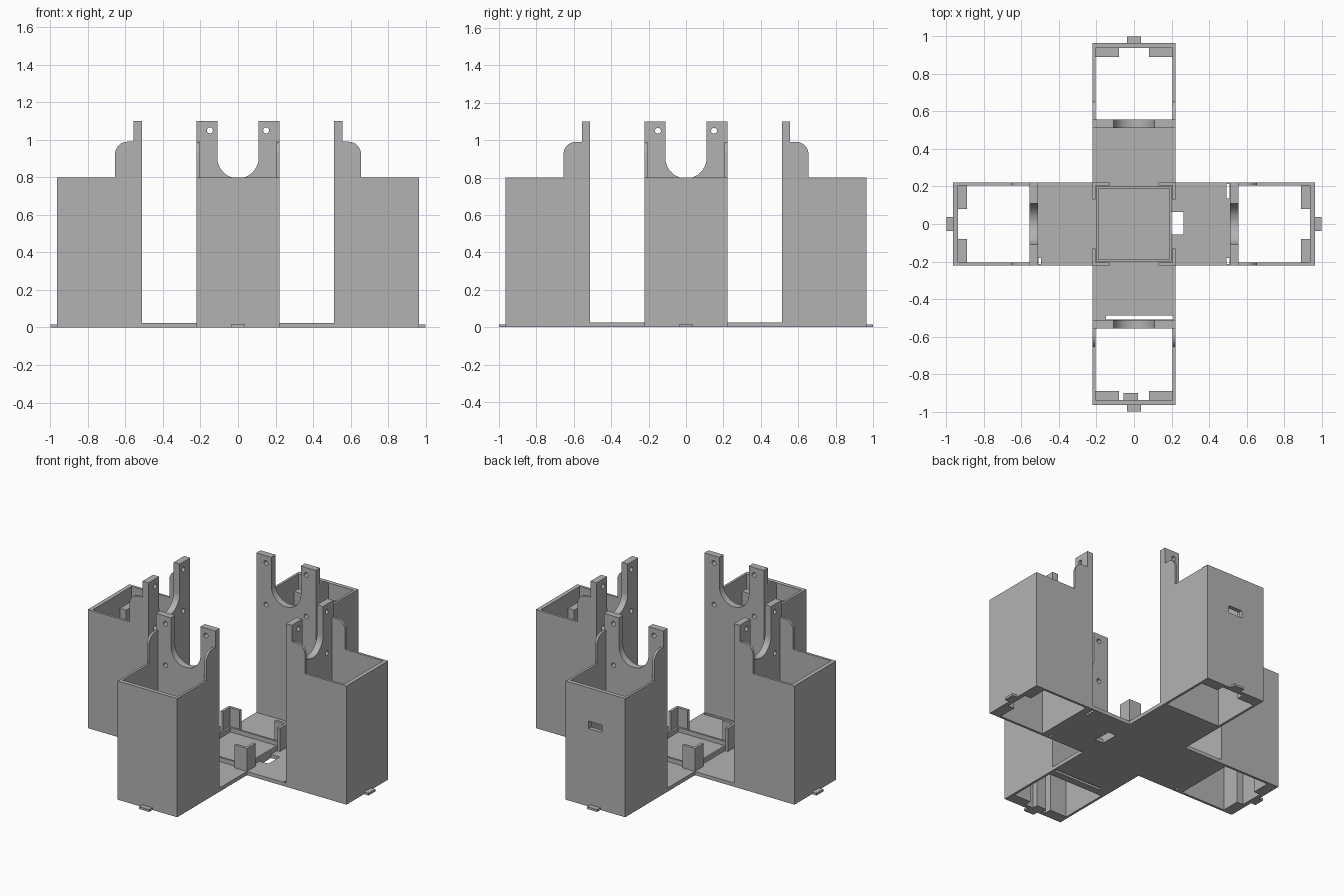
import bpy, bmesh
from math import sin, cos, pi, radians
from mathutils import Matrix, Vector

cube = bpy.data.objects.get("Cube")
if cube:
    bpy.data.objects.remove(cube, do_unlink=True)

grey = bpy.data.materials.new("plain grey")
grey.use_nodes = True
GREY = (0.45, 0.45, 0.45, 1)
grey.diffuse_color = GREY
grey.node_tree.nodes["Principled BSDF"].inputs["Base Color"].default_value = GREY

# Panel orientations: flat on the ground, facing along y, facing along x
FLAT = Matrix.Identity(4)
FACE_Y = Matrix.Rotation(pi / 2, 4, 'X')
FACE_X = Matrix(((0, 0, 1, 0), (1, 0, 0, 0), (0, 1, 0, 0), (0, 0, 0, 1)))


def rect(u0, u1, v0, v1):
    return [(u0, v0), (u1, v0), (u1, v1), (u0, v1)]


def arc(cu, cv, r, start, end, steps):
    angles = [radians(start + (end - start) * i / steps) for i in range(steps + 1)]
    return [(cu + r * cos(a), cv + r * sin(a)) for a in angles]


def circle(cu, cv, r):
    return arc(cu, cv, r, 0, 360, 20)[:-1]


def panel(name, loops, thickness, orient, centre, turn=FLAT):
    """Extrude an outline (first loop) with holes (other loops)."""
    curve = bpy.data.curves.new(name, 'CURVE')
    curve.dimensions = '2D'
    curve.fill_mode = 'BOTH'
    curve.extrude = thickness / 2
    for loop in loops:
        spline = curve.splines.new('POLY')
        spline.points.add(len(loop) - 1)
        for point, (u, v) in zip(spline.points, loop):
            point.co = (u, v, 0, 1)
        spline.use_cyclic_u = True
    temp = bpy.data.objects.new(name + "_outline", curve)
    bpy.context.collection.objects.link(temp)
    bpy.context.view_layer.update()
    graph = bpy.context.evaluated_depsgraph_get()
    mesh = bpy.data.meshes.new_from_object(temp.evaluated_get(graph))
    bpy.data.objects.remove(temp, do_unlink=True)
    bm = bmesh.new()
    bm.from_mesh(mesh)
    bmesh.ops.remove_doubles(bm, verts=bm.verts, dist=0.0002)
    bmesh.ops.recalc_face_normals(bm, faces=bm.faces)
    bm.to_mesh(mesh)
    bm.free()
    mesh.materials.clear()
    mesh.materials.append(grey)
    obj = bpy.data.objects.new(name, mesh)
    bpy.context.collection.objects.link(obj)
    obj.matrix_world = turn @ Matrix.Translation(Vector(centre)) @ orient
    bpy.ops.object.select_all(action='DESELECT')
    obj.select_set(True)
    bpy.context.view_layer.objects.active = obj
    bpy.ops.object.shade_smooth_by_angle(angle=radians(30))
    return obj


def block(name, x0, x1, y0, y1, z0, z1, turn=FLAT):
    return panel(name, [rect(x0, x1, y0, y1)], z1 - z0, FLAT,
                 (0, 0, (z0 + z1) / 2), turn)


W = 0.222                      # half width of each arm
IN, MID, OUT = 0.512, 0.557, 0.965   # radial positions of the tower walls
FLOOR, RIM, TOP = 0.025, 0.8, 1.1
SIDE, BACK = 0.016, 0.028      # wall thicknesses

# Cross-shaped floor with its cut-outs
cross = []
for k in range(4):
    turn = Matrix.Rotation(k * pi / 2, 2)
    cross += [tuple(turn @ Vector(p)) for p in ((W, W), (W, IN), (-W, IN))][0:3]
panel("floor_plate",
      [cross,
       rect(0.2, 0.265, -0.055, 0.065),
       rect(-0.15, 0.21, -0.508, -0.488),
       rect(0.494, 0.509, 0.135, 0.213),
       rect(0.494, 0.509, -0.213, -0.18),
       rect(-0.509, -0.497, -0.213, -0.18)],
      FLOOR, FLAT, (0, 0, FLOOR / 2))

# Low square rim in the middle
panel("centre_rim", [rect(-0.2, 0.2, -0.2, 0.2), rect(-0.188, 0.188, -0.188, 0.188)],
      0.03, FLAT, (0, 0, FLOOR + 0.015))

# Outline of the forked wall: two prongs around a round-bottomed slot
fork = ([(-W, 0), (W, 0), (W, TOP), (0.11, TOP)]
        + arc(0, 0.905, 0.11, 0, -180, 32)
        + [(-0.11, TOP), (-W, TOP)])
screw_holes = [circle(s * 0.15, z, 0.016) for s in (-1, 1) for z in (0.77, 1.05)]

# Outline of a side wall: rounded shoulder beside the prong
cheek = ([(MID, 0), (OUT - BACK, 0), (OUT - BACK, RIM), (0.655, RIM)]
         + arc(0.59, 0.925, 0.065, 0, 90, 12)
         + [(MID, 0.99)])

for k, side in enumerate(("back", "right", "front", "left")):
    turn = Matrix.Rotation(k * pi / 2, 4, 'Z')
    panel(side + "_forked_wall", [fork] + screw_holes, MID - IN, FACE_Y,
          (0, (IN + MID) / 2, 0), turn)
    port = [rect(-0.05, 0.05, 0.525, 0.575)] if side == "back" else []
    panel(side + "_outer_wall", [rect(-W, W, 0, RIM)] + port, BACK, FACE_Y,
          (0, OUT - BACK / 2, 0), turn)
    block(side + "_tab", -0.037, 0.037, OUT, 1.0, 0, 0.015, turn)
    for s, end in ((-1, "a"), (1, "b")):
        panel(f"{side}_side_wall_{end}", [cheek], SIDE, FACE_X,
              (s * (W - SIDE / 2), 0, 0), turn)
        x0, x1 = sorted((s * 0.08, s * (W - SIDE)))
        block(f"{side}_inner_post_{end}", x0, x1, 0.89, OUT - BACK, 0, 0.7, turn)
    # L-shaped corner bracket on the floor
    panel(side + "_corner_bracket",
          [[(W, W), (0.13, W), (0.13, 0.204), (0.204, 0.204), (0.204, 0.13), (W, 0.13)]],
          0.155, FLAT, (0, 0, FLOOR + 0.0775), turn)

# Small stop inside the front tower
block("front_stop", -0.055, 0.02, -0.937, -0.9, 0, 0.3)
